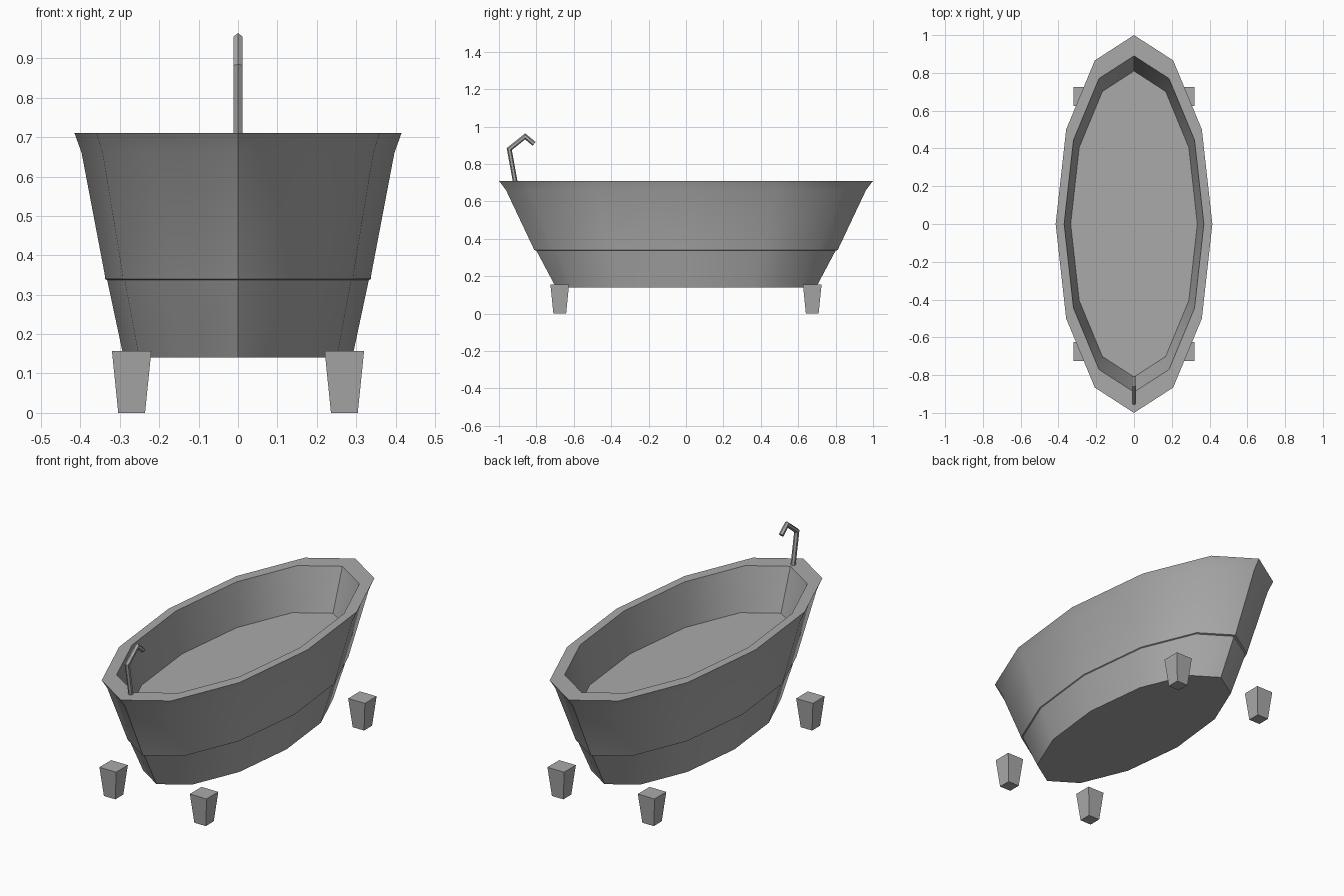
import bpy, bmesh, math
from mathutils import Vector

cube = bpy.data.objects.get("Cube")
if cube:
    bpy.data.objects.remove(cube, do_unlink=True)

GREY = (0.4, 0.4, 0.4, 1)
grey = bpy.data.materials.new("plain grey")
grey.use_nodes = True
grey.diffuse_color = GREY
grey.node_tree.nodes["Principled BSDF"].inputs["Base Color"].default_value = GREY


def loft(name, rings, smooth_angle=None):
    """Skin a list of closed point rings and cap both ends."""
    bm = bmesh.new()
    loops = [[bm.verts.new(p) for p in ring] for ring in rings]
    for low, high in zip(loops, loops[1:]):
        for i in range(len(low)):
            j = (i + 1) % len(low)
            bm.faces.new((low[i], low[j], high[j], high[i]))
    bm.faces.new(loops[0][::-1])
    bm.faces.new(loops[-1])
    bmesh.ops.recalc_face_normals(bm, faces=bm.faces)
    mesh = bpy.data.meshes.new(name)
    bm.to_mesh(mesh)
    bm.free()
    mesh.materials.append(grey)
    obj = bpy.data.objects.new(name, mesh)
    bpy.context.collection.objects.link(obj)
    if smooth_angle:
        bpy.ops.object.select_all(action="DESELECT")
        obj.select_set(True)
        bpy.context.view_layer.objects.active = obj
        bpy.ops.object.shade_smooth_by_angle(angle=math.radians(smooth_angle))
    return obj


def oval(rx, ry, z, sides=12):
    angles = [math.tau * i / sides for i in range(sides)]
    return [(rx * math.cos(a), ry * math.sin(a), z) for a in angles]


def rectangle(cx, cy, half, z):
    return [(cx + sx * half, cy + sy * half, z)
            for sx, sy in ((-1, -1), (1, -1), (1, 1), (-1, 1))]


# Tub shell: outer wall with a small ledge, flat rim, inner wall, floor
profile = [(0.29, 0.695, 0.14), (0.332, 0.8, 0.337), (0.337, 0.812, 0.34),
           (0.339, 0.818, 0.355), (0.397, 0.962, 0.66), (0.415, 1, 0.71),
           (0.37, 0.89, 0.71), (0.335, 0.81, 0.487)]
loft("bathtub", [oval(*p) for p in profile], 40)

# Four tapered feet
for x, side in ((0.27, "left"), (-0.27, "right")):
    for y, end in ((-0.675, "front"), (0.675, "back")):
        loft(f"{end}_{side}_foot",
             [rectangle(x, y, 0.034, 0), rectangle(x, y, 0.05, 0.157)])

# Six-sided faucet pipe, mitred at its bends
path = [Vector(p) for p in ((0, -0.912, 0.7), (0, -0.945, 0.88),
                            (0, -0.86, 0.948), (0, -0.812, 0.908))]
radius, rings = 0.0125, []
for i, point in enumerate(path):
    before = (point - path[i - 1]).normalized() if i else None
    after = (path[i + 1] - point).normalized() if i + 1 < len(path) else None
    before, after = before or after, after or before
    tangent = (before + after).normalized()
    across = Vector((0, -tangent.z, tangent.y)) / tangent.dot(before)
    ring = []
    for k in range(6):
        a = math.radians(30 + 60 * k)
        ring.append(point + Vector((radius * math.cos(a), 0, 0))
                    + across * radius * math.sin(a))
    rings.append(ring)
loft("faucet", rings)
